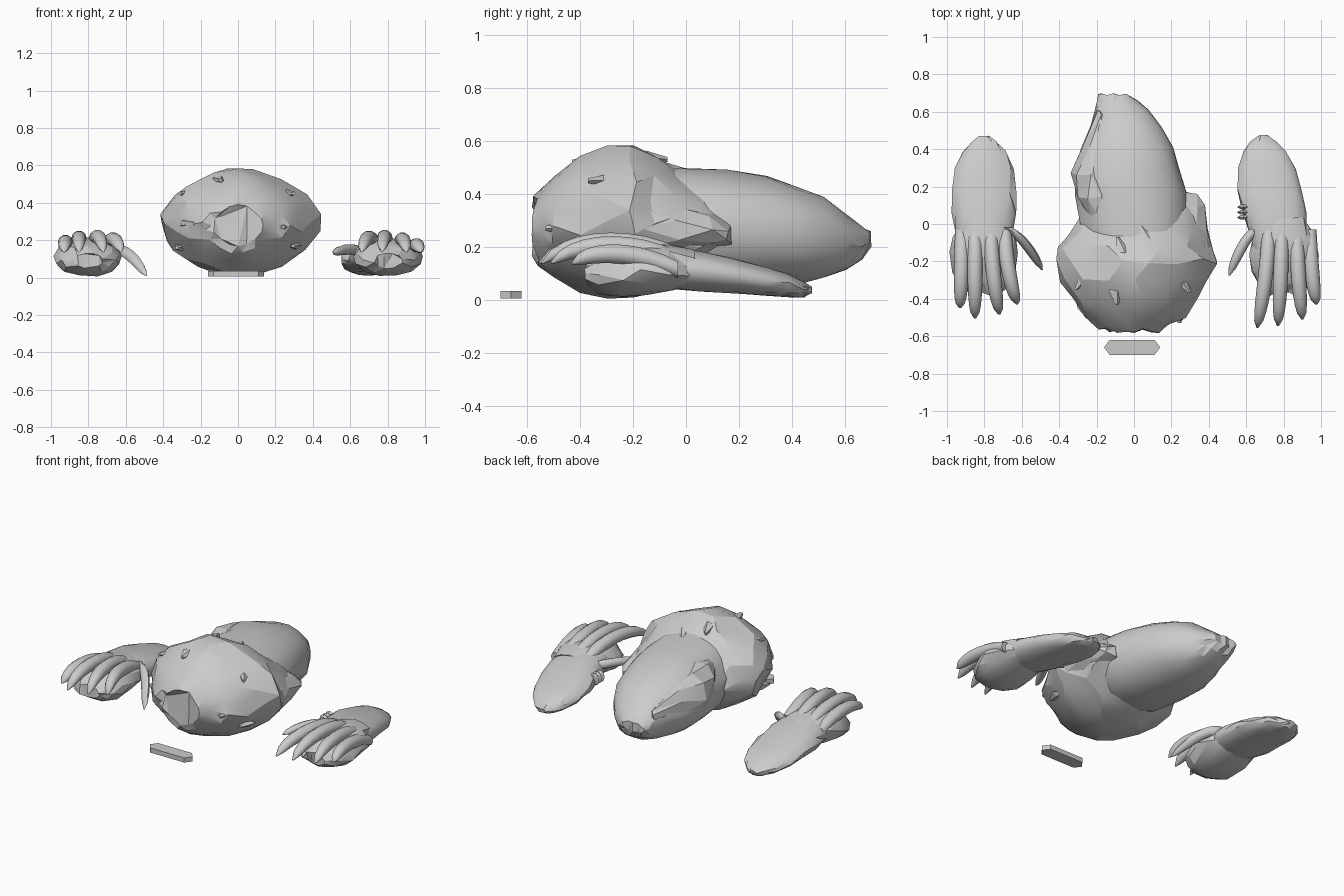
import bpy, bmesh, math, random

random.seed(4)
cube = bpy.data.objects.get("Cube")
if cube:
    bpy.data.objects.remove(cube, do_unlink=True)

stone = bpy.data.materials.new("light grey stone")
stone.use_nodes = True
GREY = (0.6, 0.6, 0.6, 1)
stone.diffuse_color = GREY
bsdf = next(n for n in stone.node_tree.nodes if n.type == 'BSDF_PRINCIPLED')
bsdf.inputs["Base Color"].default_value = GREY
bsdf.inputs["Roughness"].default_value = 0.8


def finish(name, bm, angle):
    bmesh.ops.recalc_face_normals(bm, faces=bm.faces)
    me = bpy.data.meshes.new(name)
    bm.to_mesh(me)
    bm.free()
    me.materials.append(stone)
    ob = bpy.data.objects.new(name, me)
    bpy.context.collection.objects.link(ob)
    bpy.ops.object.select_all(action='DESELECT')
    ob.select_set(True)
    bpy.context.view_layer.objects.active = ob
    bpy.ops.object.shade_smooth_by_angle(angle=math.radians(angle))
    return ob


def loft(name, rings, sides=14, power=2.0, rough=0.0, angle=24):
    """Skin rings given as (y, x_min, x_max, z_min, z_max); rough chips the surface."""
    bm = bmesh.new()
    loops = []
    for k, (y, x0, x1, z0, z1) in enumerate(rings):
        loop = []
        for i in range(sides):
            a = math.tau * (i + 0.5 * (k % 2 if rough else 0)) / sides
            c, s = math.cos(a), math.sin(a)
            f = 1 + random.uniform(-rough, rough * 0.6)
            x = (x0 + x1) / 2 + (x1 - x0) / 2 * f * math.copysign(abs(c) ** (2 / power), c)
            z = (z0 + z1) / 2 + (z1 - z0) / 2 * f * math.copysign(abs(s) ** (2 / power), s)
            loop.append(bm.verts.new((x, y + random.uniform(-rough, rough) * 0.25, z)))
        loops.append(loop)
    for a, b in zip(loops, loops[1:]):
        for i in range(sides):
            j = (i + 1) % sides
            bm.faces.new((a[i], a[j], b[j], b[i]))
    bm.faces.new(loops[0])
    bm.faces.new(loops[-1])
    if rough:
        bmesh.ops.triangulate(bm, faces=bm.faces)
    return finish(name, bm, angle)


def claw(name, points, width, height, sides=10):
    """Curved tapering finger through four (x, y, z) control points."""
    rings = []
    for k in range(10):
        t = k / 9
        w = ((1 - t) ** 3, 3 * t * (1 - t) ** 2, 3 * t * t * (1 - t), t ** 3)
        x, y, z = (sum(wi * p[n] for wi, p in zip(w, points)) for n in range(3))
        r = max(0.06, math.sqrt(max(0, 1 - (abs(2 * t - 0.7) / 1.31) ** 2.4)))
        rings.append((y, x - width * r, x + width * r, z - height * r, z + height * r))
    loft(name, rings, sides, angle=50)


# Chipped head
loft("head", [
    (-0.57, -0.14, 0.14, 0.17, 0.39),
    (-0.55, -0.19, 0.18, 0.13, 0.42),
    (-0.49, -0.28, 0.27, 0.08, 0.48),
    (-0.40, -0.35, 0.34, 0.03, 0.54),
    (-0.30, -0.40, 0.41, 0.01, 0.575),
    (-0.20, -0.42, 0.44, 0.01, 0.58),
    (-0.12, -0.41, 0.42, 0.015, 0.56),
    (-0.05, -0.36, 0.39, 0.03, 0.51),
    (0.04, -0.28, 0.36, 0.07, 0.45),
    (0.14, -0.20, 0.30, 0.14, 0.38)], 16, 1.75, 0.06, 20)

# Neck tapering back to a broken stump
loft("neck", [
    (-0.12, -0.25, 0.27, 0.08, 0.51),
    (0.00, -0.29, 0.30, 0.05, 0.505),
    (0.15, -0.31, 0.29, 0.045, 0.49),
    (0.30, -0.32, 0.24, 0.05, 0.47),
    (0.42, -0.28, 0.21, 0.06, 0.43),
    (0.52, -0.24, 0.15, 0.08, 0.395),
    (0.61, -0.21, 0.08, 0.115, 0.32),
    (0.66, -0.20, 0.02, 0.15, 0.28),
    (0.695, -0.19, -0.03, 0.20, 0.26)], 16, 2.1, 0.03, 22)

# Broken plates on the head and neck
loft("left_cheek_plate", [
    (-0.16, 0.24, 0.43, 0.18, 0.36),
    (-0.03, 0.22, 0.40, 0.18, 0.35),
    (0.10, 0.18, 0.38, 0.20, 0.33),
    (0.16, 0.18, 0.35, 0.21, 0.28)], 7, 2, 0.05, 15)
loft("right_neck_flap", [
    (0.03, -0.24, -0.12, 0.28, 0.44),
    (0.14, -0.31, -0.11, 0.20, 0.47),
    (0.27, -0.34, -0.12, 0.16, 0.44),
    (0.42, -0.28, -0.14, 0.18, 0.40),
    (0.60, -0.20, -0.15, 0.22, 0.31)], 8, 2, 0.05, 15)

# Raised chips radiating over the crown and cheeks
chips = [(-0.10, -0.36, 0.53), (0.04, -0.24, 0.565), (0.14, -0.20, 0.53),
         (-0.06, -0.15, 0.55), (0.24, -0.30, 0.46), (-0.26, -0.28, 0.46),
         (0.30, -0.33, 0.18), (-0.30, -0.30, 0.17), (-0.27, -0.45, 0.30),
         (0.25, -0.46, 0.28), (0.08, -0.09, 0.51)]
for n, (x, y, z) in enumerate(chips):
    d = random.uniform(-0.06, 0.06)
    loft(f"head_chip_{n + 1}", [
        (y - 0.07, x - d - 0.01, x - d + 0.01, z - 0.02, z),
        (y, x - 0.04, x + 0.04, z - 0.03, z + 0.015),
        (y + 0.08, x + d - 0.01, x + d + 0.01, z - 0.03, z - 0.01)], 5, angle=10)


def hand(side, x, tips, bases, thumb):
    """Forearm centred on x, fist, four curved fingers and a thumb."""
    out = 1 if x > 0 else -1
    # Arm drifts outward toward the fist on the left hand only
    s = 0.06 if out > 0 else 0.0
    loft(side + "_forearm", [
        (y, x + s * k - w, x + s * k + w, z0, z1) for y, k, w, z0, z1 in [
            (-0.16, 0.6, 0.14, 0.06, 0.20), (-0.04, 0.3, 0.16, 0.04, 0.20),
            (0.06, 0.0, 0.175, 0.03, 0.185), (0.18, -0.4, 0.175, 0.025, 0.16),
            (0.30, -0.7, 0.155, 0.015, 0.125), (0.39, -0.9, 0.115, 0.01, 0.10),
            (0.44, -1.0, 0.07, 0.01, 0.07), (0.47, -1.0, 0.03, 0.025, 0.05)]],
        14, 2.1, 0.03, 28)
    loft(side + "_palm", [
        (y, x + s * 0.9 - w, x + s * 0.9 + w, z0, z1) for y, w, z0, z1 in [
            (0.02, 0.12, 0.06, 0.19), (-0.06, 0.17, 0.03, 0.21),
            (-0.16, 0.185, 0.015, 0.215), (-0.25, 0.175, 0.005, 0.20),
            (-0.32, 0.14, 0.02, 0.17), (-0.37, 0.08, 0.05, 0.13)]],
        12, 2.1, 0.06, 20)
    for n, ((tx, ty), (bx, bz)) in enumerate(zip(tips, bases)):
        claw(f"{side}_finger_{n + 1}",
             [(bx, -0.03, bz - 0.03), (bx, -0.20, bz + 0.05),
              ((bx + 2 * tx) / 3, (ty - 0.12) * 0.68, bz + 0.04), (tx, ty, 0.14)],
             0.04, 0.038)
    claw(side + "_thumb", thumb, 0.032, 0.028, 8)


hand("right", -0.80,
     [(-0.93, -0.45), (-0.85, -0.505), (-0.72, -0.485), (-0.625, -0.43)],
     [(-0.92, 0.165), (-0.85, 0.19), (-0.765, 0.195), (-0.69, 0.18)],
     [(-0.68, -0.02, 0.16), (-0.60, -0.06, 0.16),
      (-0.54, -0.16, 0.09), (-0.492, -0.245, 0.012)])
hand("left", 0.75,
     [(0.66, -0.555), (0.77, -0.545), (0.90, -0.51), (0.975, -0.43)],
     [(0.72, 0.19), (0.79, 0.195), (0.87, 0.18), (0.94, 0.145)],
     [(0.66, -0.02, 0.14), (0.60, -0.06, 0.16),
      (0.55, -0.17, 0.15), (0.51, -0.275, 0.13)])

# Small ridges on the inner side of the left wrist
for n in range(3):
    y = 0.035 + 0.028 * n
    loft(f"left_wrist_ridge_{n + 1}", [
        (y - 0.012, 0.57, 0.60, 0.09, 0.15),
        (y, 0.55, 0.62, 0.08, 0.16),
        (y + 0.012, 0.57, 0.60, 0.09, 0.15)], 8)

# Pointed bar lying in front
bm = bmesh.new()
outline = [(-0.16, -0.66), (-0.13, -0.70), (0.11, -0.70),
           (0.14, -0.66), (0.11, -0.62), (-0.13, -0.62)]
base = bm.faces.new([bm.verts.new((x, y, 0.005)) for x, y in outline])
top = bmesh.ops.extrude_face_region(bm, geom=[base])
for v in top["geom"]:
    if isinstance(v, bmesh.types.BMVert):
        v.co.z = 0.035
finish("front_bar", bm, 20)
